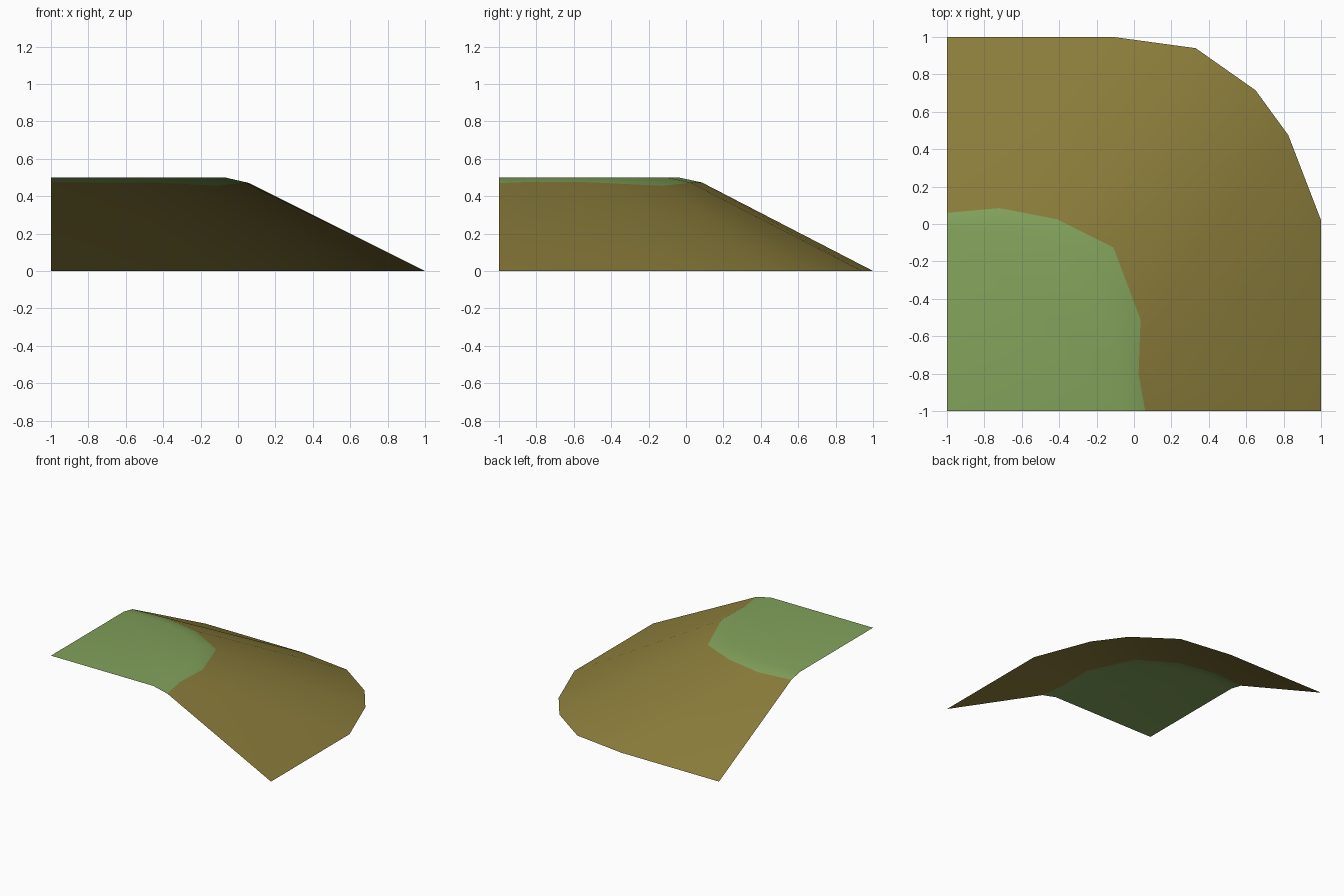
import bpy
import bmesh

if "Cube" in bpy.data.objects:
    bpy.data.objects.remove(bpy.data.objects["Cube"])


def make_material(name, colour):
    mat = bpy.data.materials.new(name)
    mat.diffuse_color = (*colour, 1.0)
    mat.use_nodes = True
    mat.node_tree.nodes["Principled BSDF"].inputs["Base Color"].default_value = mat.diffuse_color
    return mat


# Contours of the rounded hill corner, from the left edge round to the front edge
PLATEAU = [(-1, -.05, .5), (-.72, -.04, .5), (-.45, -.10, .5), (-.21, -.23, .5),
           (-.09, -.53, .5), (-.08, -.80, .5), (-.07, -1, .5)]
RIM = [(-1, .06, .477), (-.72, .085, .473), (-.41, .025, .472), (-.11, -.125, .455),
       (.035, -.51, .474), (.025, -.80, .477), (.06, -1, .47)]
FOOT = [(-1, 1, 0), (-.11, 1, 0), (.33, .94, 0), (.65, .715, 0),
        (.825, .475, 0), (1, .02, 0), (1, -1, 0)]

GRASS, EARTH = 0, 1
bm = bmesh.new()
plateau, rim, foot = [[bm.verts.new(p) for p in ring] for ring in (PLATEAU, RIM, FOOT)]


def bridge(inner, outer, material):
    """Join two contours with a strip of quads facing up."""
    for i in range(len(inner) - 1):
        face = bm.faces.new((inner[i], inner[i + 1], outer[i + 1], outer[i]))
        face.material_index = material


# Flat grass top, its rolled edge, then the earth slope
corner = bm.verts.new((-1, -1, .5))
bm.faces.new([corner] + plateau[::-1]).material_index = GRASS
bridge(plateau, rim, GRASS)
bridge(rim, foot, EARTH)

# Orient everything upwards and shade smooth
for face in bm.faces:
    face.normal_update()
    if face.normal.z < 0:
        face.normal_flip()
    face.smooth = True

mesh = bpy.data.meshes.new("hill_corner")
bm.to_mesh(mesh)
bm.free()
mesh.materials.append(make_material("grass_green", (.225, .36, .105)))
mesh.materials.append(make_material("earth_brown", (.26, .205, .044)))
hill = bpy.data.objects.new("hill_corner", mesh)
bpy.context.collection.objects.link(hill)
